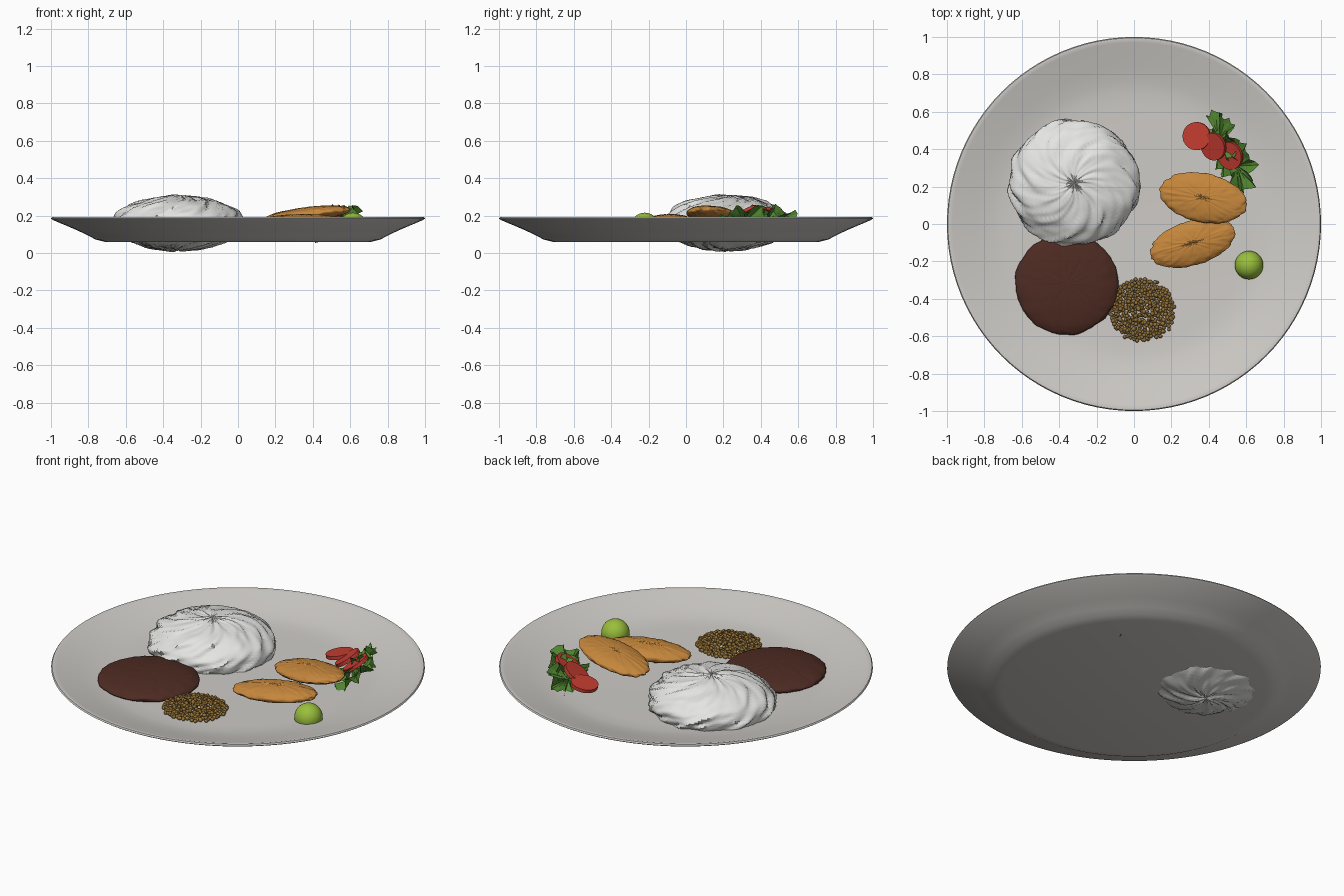
import bpy
import bmesh
import math
import random
from mathutils import Matrix, Vector, noise

rng = random.Random(4)
cube = bpy.data.objects.get("Cube")
if cube:
    bpy.data.objects.remove(cube)


def material(name, rgb):
    m = bpy.data.materials.new(name)
    m.use_nodes = True
    m.diffuse_color = (*rgb, 1)
    m.node_tree.nodes["Principled BSDF"].inputs["Base Color"].default_value = (*rgb, 1)
    return m


china = material("warm_white_china", (0.62, 0.60, 0.57))
white = material("rice_white", (0.78, 0.78, 0.76))
brown = material("dark_brown", (0.075, 0.024, 0.016))
golden = material("fried_golden", (0.56, 0.24, 0.045))
grain = material("grain_tan", (0.30, 0.17, 0.04))
lime_green = material("lime_green", (0.32, 0.52, 0.045))
leaf_green = material("leaf_green", (0.085, 0.25, 0.03))
red = material("tomato_red", (0.55, 0.045, 0.03))


def finish(name, bm, mat, place=Matrix(), angle=None):
    mesh = bpy.data.meshes.new(name)
    bm.to_mesh(mesh)
    bm.free()
    mesh.materials.append(mat)
    ob = bpy.data.objects.new(name, mesh)
    bpy.context.collection.objects.link(ob)
    ob.matrix_world = place
    if angle:
        bpy.ops.object.select_all(action="DESELECT")
        ob.select_set(True)
        bpy.context.view_layer.objects.active = ob
        bpy.ops.object.shade_smooth_by_angle(angle=math.radians(angle))
    return ob


def place(loc, turn=0, tilt_x=0, tilt_y=0):
    return (Matrix.Translation(loc)
            @ Matrix.Rotation(math.radians(turn), 4, "Z")
            @ Matrix.Rotation(math.radians(tilt_y), 4, "Y")
            @ Matrix.Rotation(math.radians(tilt_x), 4, "X"))


# Plate: one closed profile spun around the upright axis
profile = [(0, 0.125), (0.62, 0.125), (0.70, 0.128), (0.76, 0.136), (0.84, 0.155),
           (0.92, 0.176), (0.97, 0.189), (0.985, 0.193), (0.995, 0.192), (1.0, 0.184),
           (0.99, 0.177), (0.86, 0.122), (0.80, 0.093), (0.76, 0.072), (0.71, 0.06), (0, 0.06)]
bm = bmesh.new()
points = [bm.verts.new((r, 0, z)) for r, z in profile]
edges = [bm.edges.new(pair) for pair in zip(points, points[1:])]
bmesh.ops.spin(bm, geom=points + edges, cent=(0, 0, 0), axis=(0, 0, 1),
               angle=math.tau, steps=96)
bmesh.ops.remove_doubles(bm, verts=bm.verts, dist=0.0001)
bmesh.ops.recalc_face_normals(bm, faces=bm.faces)
finish("plate", bm, china, angle=40)


# Food mounds: flattened spheres with swirling wrinkles that meet at the poles
def mound(name, mat, size, loc, ridges, depth, twist=0, turn=0, tilt_y=0, seed=0):
    bm = bmesh.new()
    bmesh.ops.create_uvsphere(bm, u_segments=128, v_segments=48, radius=1)
    for v in bm.verts:
        polar = math.acos(max(-1, min(1, v.co.z)))
        around = math.atan2(v.co.y, v.co.x) + twist * polar
        spot = Vector((math.cos(around) * ridges, math.sin(around) * ridges,
                       polar * 2.2 + seed))
        wave = noise.noise(spot) + 0.5 * noise.noise(spot * 2.1)
        v.co *= 1 + depth * wave
        v.co = Vector(a * b for a, b in zip(v.co, size))
    finish(name, bm, mat, place(loc, turn, 0, tilt_y), angle=50)


mound("rice_mound", white, (0.345, 0.335, 0.147), (-0.32, 0.22, 0.16),
      ridges=5, depth=0.07, twist=0.9, seed=3)
mound("dark_patty", brown, (0.275, 0.27, 0.05), (-0.36, -0.32, 0.14),
      ridges=5, depth=0.025, seed=8)
mound("upper_fritter", golden, (0.235, 0.13, 0.04), (0.37, 0.14, 0.205),
      ridges=5, depth=0.05, turn=-12, tilt_y=-7, seed=12)
mound("lower_fritter", golden, (0.235, 0.118, 0.042), (0.315, -0.10, 0.165),
      ridges=5, depth=0.05, turn=17, tilt_y=-2, seed=19)

# Lime, half sunk in the plate
bm = bmesh.new()
bmesh.ops.create_uvsphere(bm, u_segments=32, v_segments=20, radius=0.076)
finish("lime", bm, lime_green, place((0.615, -0.22, 0.14)), angle=60)

# Loose grains: small balls spread evenly over a low round heap
bm = bmesh.new()
count = 420
for i in range(count):
    share = math.sqrt((i + 0.5) / count)
    angle = i * math.pi * (3 - math.sqrt(5))
    x = share * 0.175 * math.cos(angle) + rng.uniform(-0.008, 0.008)
    y = share * 0.165 * math.sin(angle) + rng.uniform(-0.008, 0.008)
    z = 0.132 + rng.uniform(0, 0.03) * (1 - share * share)
    bmesh.ops.create_icosphere(bm, subdivisions=2, radius=rng.uniform(0.0085, 0.012),
                               matrix=Matrix.Translation((x, y, z)))
finish("grains", bm, grain, place((0.04, -0.46, 0)), angle=60)


# Salad leaves: ruffled sheets with a ragged edge
def leaf(name, length, width, seed, where):
    bm = bmesh.new()
    rings, around = 7, 44
    middle = bm.verts.new((0, 0, 0))
    loops = []
    for r in range(1, rings + 1):
        t = r / rings
        loop = []
        for i in range(around):
            a = math.tau * i / around
            reach = t * (1 + rng.uniform(-0.12, 0.12) * t ** 4)
            ruffle = 0.03 * t * t * math.sin(7 * a + seed) + 0.012 * t * math.sin(13 * a)
            loop.append(bm.verts.new((width * reach * math.cos(a),
                                      length * reach * math.sin(a), ruffle)))
        loops.append(loop)
    for i in range(around):
        j = (i + 1) % around
        bm.faces.new((middle, loops[0][i], loops[0][j]))
        for inner, outer in zip(loops, loops[1:]):
            bm.faces.new((inner[i], outer[i], outer[j], inner[j]))
    finish(name, bm, leaf_green, where)


leaf("back_leaf", 0.15, 0.105, 1, place((0.455, 0.45, 0.165), 8, 0, -42))
leaf("middle_leaf", 0.135, 0.11, 3, place((0.48, 0.38, 0.155), 15, 0, -50))
leaf("front_leaf", 0.145, 0.115, 5, place((0.55, 0.31, 0.165), 14, 0, -42))

# Tomato slices leaning between the leaves
slices = [((0.335, 0.47, 0.175), 0, -12), ((0.425, 0.415, 0.195), 20, -35),
          ((0.515, 0.365, 0.205), 20, -35)]
for number, (loc, turn, tilt) in enumerate(slices, 1):
    bm = bmesh.new()
    bmesh.ops.create_cone(bm, cap_ends=True, segments=32, radius1=0.075,
                          radius2=0.075, depth=0.02)
    finish(f"tomato_slice_{number}", bm, red, place(loc, turn, 0, tilt), angle=40)
